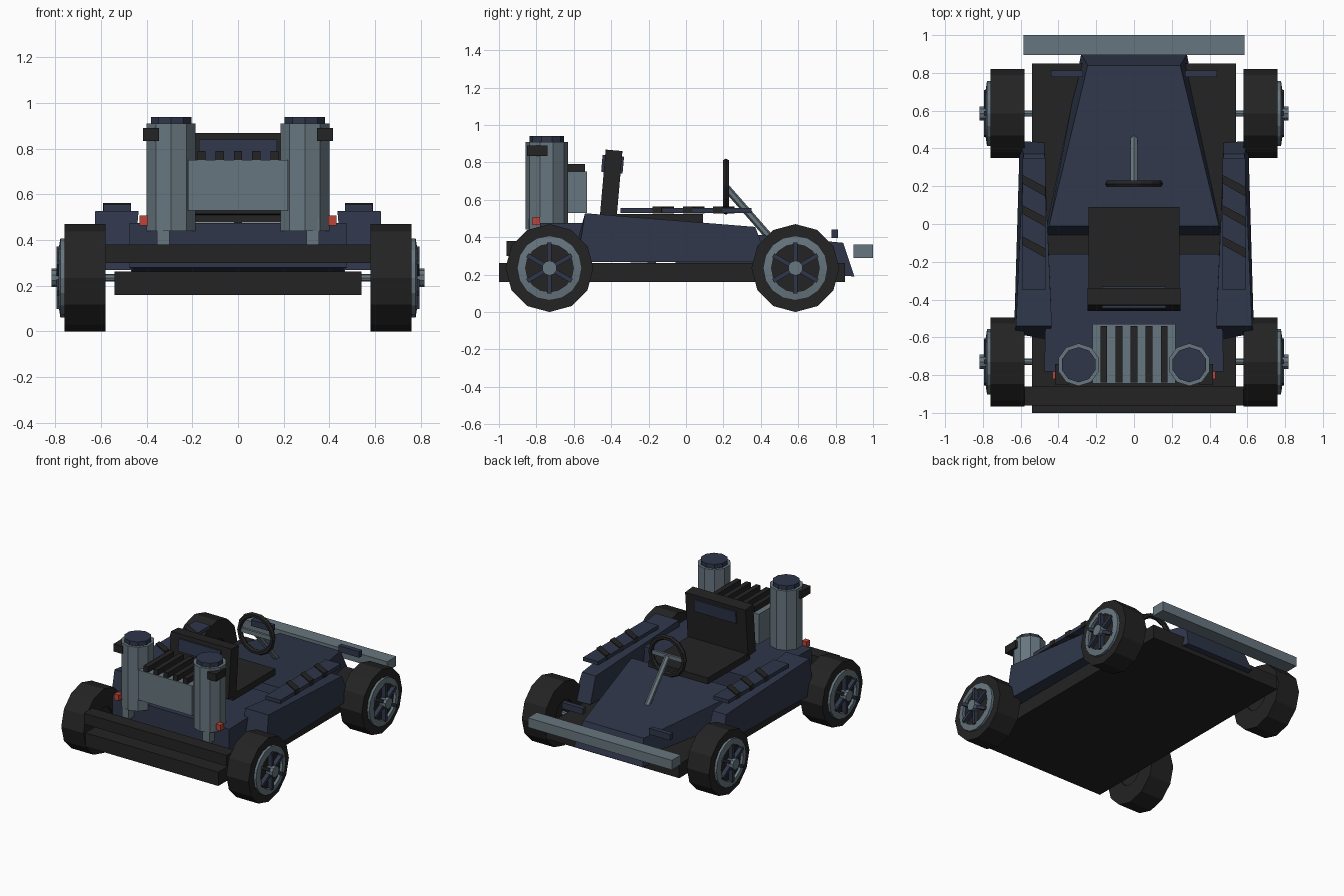
import bpy, bmesh, math
from mathutils import Vector, Matrix

if "Cube" in bpy.data.objects:
    bpy.data.objects.remove(bpy.data.objects["Cube"])


def mat(name, rgb):
    m = bpy.data.materials.new(name)
    m.diffuse_color = (*rgb, 1)
    m.use_nodes = True
    m.node_tree.nodes["Principled BSDF"].inputs["Base Color"].default_value = m.diffuse_color
    return m


NAVY = mat("navy paint", (0.028, 0.037, 0.068))
GREY = mat("blue grey metal", (0.135, 0.18, 0.21))
BLACK = mat("black rubber", (0.017, 0.017, 0.017))
RED = mat("red lamp", (0.5, 0.06, 0.04))


def finish(name, bm, material):
    bmesh.ops.recalc_face_normals(bm, faces=bm.faces)
    me = bpy.data.meshes.new(name)
    bm.to_mesh(me)
    bm.free()
    me.materials.append(material)
    ob = bpy.data.objects.new(name, me)
    bpy.context.collection.objects.link(ob)
    return ob


def block(name, bottom, top, material):
    """Six-sided solid from four bottom and four top corners."""
    bm = bmesh.new()
    b = [bm.verts.new(p) for p in bottom]
    t = [bm.verts.new(p) for p in top]
    bm.faces.new(b)
    bm.faces.new(t)
    for i in range(4):
        j = (i + 1) % 4
        bm.faces.new((b[i], b[j], t[j], t[i]))
    return finish(name, bm, material)


def box(name, x, y, z, material, turn=None):
    bm = bmesh.new()
    size = Vector((x[1] - x[0], y[1] - y[0], z[1] - z[0]))
    mid = Vector((x[0] + x[1], y[0] + y[1], z[0] + z[1])) / 2
    bmesh.ops.create_cube(bm, size=1, matrix=Matrix.Translation(mid) @ (turn or Matrix()) @ Matrix.Diagonal((*size, 1)))
    return finish(name, bm, material)


def rod(name, a, b, r, n, material):
    a, b = Vector(a), Vector(b)
    d = b - a
    m = Matrix.Translation((a + b) / 2) @ d.to_track_quat('Z', 'Y').to_matrix().to_4x4()
    bm = bmesh.new()
    bmesh.ops.create_cone(bm, cap_ends=True, segments=n, radius1=r, radius2=r, depth=d.length, matrix=m)
    return finish(name, bm, material)


def lathe_x(name, profile, n, cy, cz, material):
    """Spin a closed (x, radius) profile about the wheel axis."""
    bm = bmesh.new()
    rings = []
    for i in range(n):
        a = 2 * math.pi * i / n
        rings.append([bm.verts.new((x, cy + r * math.cos(a), cz + r * math.sin(a))) for x, r in profile])
    k = len(profile)
    for i in range(n):
        p, q = rings[i], rings[(i + 1) % n]
        for j in range(k):
            bm.faces.new((p[j], p[(j + 1) % k], q[(j + 1) % k], q[j]))
    return finish(name, bm, material)


def mirror(ob):
    m = ob.modifiers.new("mirror", 'MIRROR')
    m.use_axis[0] = True
    return ob


# Floor and bumpers
box("floor_slab", (-.54, .54), (-1, .85), (.16, .262), BLACK)
box("engine_end_bumper", (-.58, .58), (-.96, -.86), (.30, .38), BLACK)
box("nose_wing", (-.585, .585), (.895, 1), (.29, .36), GREY)

# Body shells
block("nose",
      [(-.47, -.06, .25), (.47, -.06, .25), (.28, .9, .19), (-.28, .9, .19)],
      [(-.45, -.01, .45), (.45, -.01, .45), (.245, .84, .37), (-.245, .84, .37)], NAVY)
block("engine_deck",
      [(-.475, -.78, .28), (.475, -.78, .28), (.46, -.16, .262), (-.46, -.16, .262)],
      [(-.475, -.78, .475), (.475, -.78, .475), (.46, -.16, .475), (-.46, -.16, .475)], NAVY)
mirror(block("side_pod",
             [(.46, -.61, .268), (.635, -.58, .268), (.605, .44, .268), (.475, .43, .268)],
             [(.435, -.54, .528), (.625, -.54, .528), (.585, .37, .455), (.475, .37, .455)], NAVY))
mirror(box("pod_top_plate", (.468, .59), (-.35, .35), (.528, .555), NAVY))
mirror(box("nose_lamp", (.27, .44), (.778, .812), (.395, .44), NAVY))

# Slanted strips, leaning the same way on both pods
for side in (-1, 1):
    for y in (.205, .045, -.12):
        block("pod_strip",
              [(side * .53 + dx, y + dy, .526) for dx, dy in ((-.062, .01), (.062, -.06), (.062, -.01), (-.062, .055))],
              [(side * .53 + dx, y + dy, .563) for dx, dy in ((-.062, .01), (.062, -.06), (.062, -.01), (-.062, .055))],
              BLACK)

# Seat
lean = Matrix.Rotation(math.radians(-5), 4, 'X')
box("seat_base", (-.24, .24), (-.40, .09), (.478, .525), BLACK)
box("seat_back", (-.245, .245), (-.445, -.355), (.51, .865), BLACK, lean)
box("seat_back_pad", (-.17, .17), (-.45, -.335), (.745, .835), NAVY, lean)

# Engine with cooling fins
box("engine_block", (-.22, .22), (-.845, -.53), (.53, .75), GREY)
for i in range(-2, 3):
    box("engine_fin", (i * .08 - .018, i * .08 + .018), (-.84, -.54), (.745, .79), BLACK)

# Upright engine cylinders with caps, clamps, struts and lamps
mirror(rod("engine_cylinder", (.293, -.745, .44), (.293, -.745, .91), .113, 10, GREY))
mirror(rod("cylinder_cap", (.293, -.745, .90), (.293, -.745, .94), .093, 10, NAVY))
mirror(box("cylinder_strut", (.30, .355), (-.84, -.775), (.36, .5), GREY))
mirror(box("cylinder_clamp", (.345, .417), (-.85, -.74), (.835, .89), BLACK))
mirror(box("red_lamp", (.395, .432), (-.82, -.78), (.465, .508), RED))

# Steering wheel and column
bm = bmesh.new()
N, M, R, r = 14, 6, .135, .019
rings = []
for i in range(N):
    a = 2 * math.pi * i / N
    rings.append([])
    for j in range(M):
        b = 2 * math.pi * j / M
        d = R + r * math.cos(b)
        rings[-1].append(bm.verts.new((d * math.cos(a), .213 + r * math.sin(b), .67 + d * math.sin(a))))
for i in range(N):
    for j in range(M):
        p, q, k = rings[i], rings[(i + 1) % N], (j + 1) % M
        bm.faces.new((p[j], p[k], q[k], q[j]))
finish("steering_wheel", bm, BLACK)
box("steering_spoke", (-.13, .13), (.205, .222), (.655, .685), GREY)
rod("steering_column", (0, .215, .665), (0, .46, .385), .02, 6, GREY)

# Wheels and axles
CZ = .235
for cy in (-.73, .585):
    rod("axle", (-.8, cy, CZ), (.8, cy, CZ), .017, 8, GREY)
    mirror(lathe_x("tyre", [(.58, .1), (.58, .235), (.76, .235), (.76, .1)], 12, cy, CZ, BLACK))
    mirror(rod("tyre_inner_wall", (.59, cy, CZ), (.765, cy, CZ), .15, 12, BLACK))
    mirror(lathe_x("rim", [(.75, .128), (.75, .173), (.778, .173), (.785, .128)], 16, cy, CZ, GREY))
    mirror(rod("wheel_hub", (.76, cy, CZ), (.817, cy, CZ), .04, 10, GREY))
    for k in range(6):
        a = math.radians(90 + 60 * k)
        c, s = math.cos(a), math.sin(a)
        turn = Matrix.Rotation(a, 4, 'X')
        y, z = cy + .085 * c, CZ + .085 * s
        mirror(box("wheel_spoke", (.762, .795), (y - .052, y + .052), (z - .012, z + .012), NAVY, turn))
